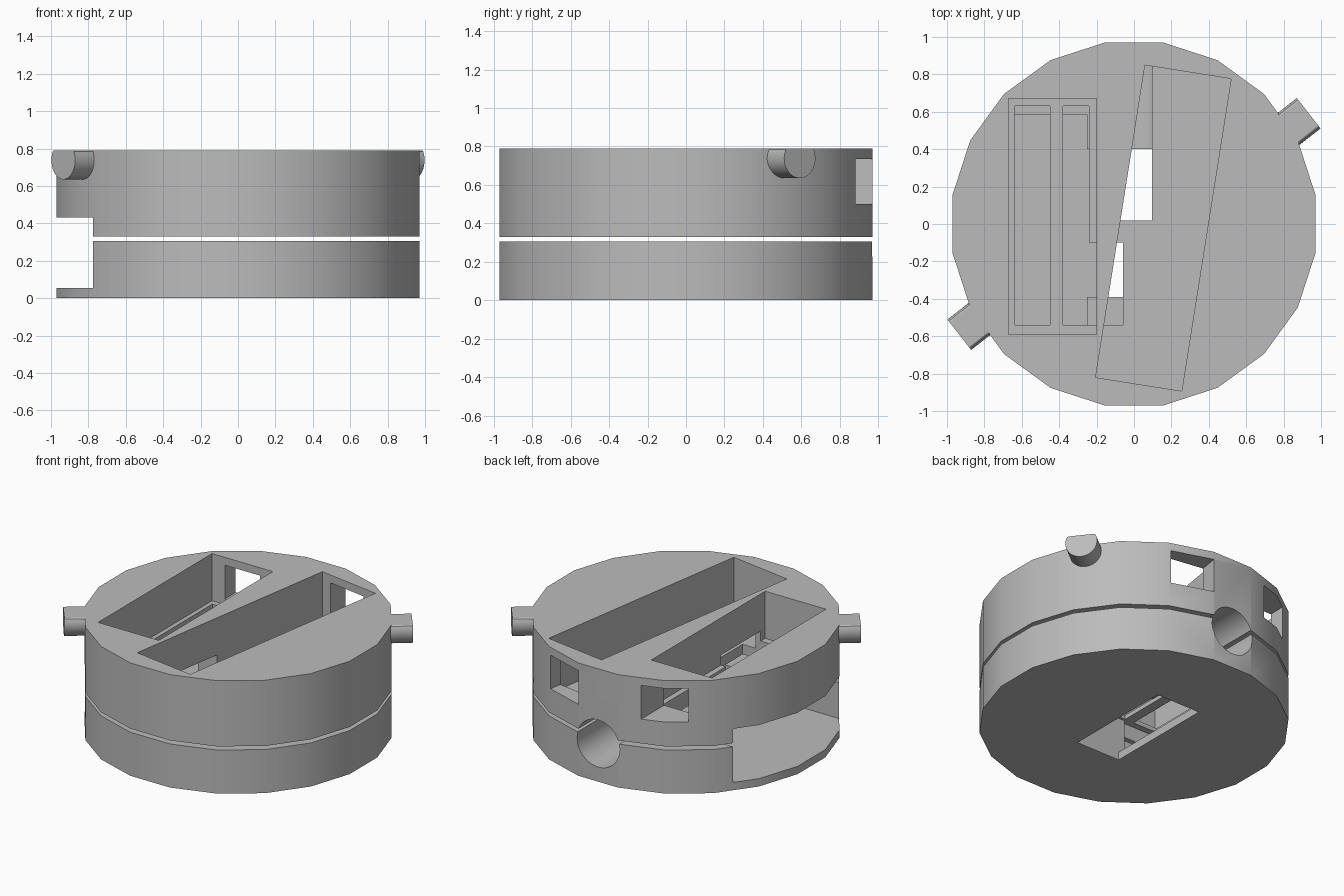
import bpy
import bmesh
from math import cos, sin, radians, pi
from mathutils import Matrix, Vector

if "Cube" in bpy.data.objects:
    bpy.data.objects.remove(bpy.data.objects["Cube"], do_unlink=True)

TOP = 0.79
TILT = radians(-9)

grey = bpy.data.materials.new("plain grey")
grey.use_nodes = True
grey.diffuse_color = (0.5, 0.5, 0.5, 1)
grey.node_tree.nodes["Principled BSDF"].inputs["Base Color"].default_value = (0.5, 0.5, 0.5, 1)


def make_object(name, bm):
    mesh = bpy.data.meshes.new(name)
    bmesh.ops.recalc_face_normals(bm, faces=bm.faces)
    bm.to_mesh(mesh)
    bm.free()
    mesh.materials.append(grey)
    obj = bpy.data.objects.new(name, mesh)
    bpy.context.collection.objects.link(obj)
    return obj


def prism(name, points, offset):
    """Closed solid from a flat outline pushed along an offset."""
    bm = bmesh.new()
    face = bm.faces.new([bm.verts.new(p) for p in points])
    new = bmesh.ops.extrude_face_region(bm, geom=[face])["geom"]
    bmesh.ops.translate(bm, vec=offset, verts=[v for v in new if isinstance(v, bmesh.types.BMVert)])
    return make_object(name, bm)


def box(name, x, y, z, turn=None):
    pts = [Vector((x[i], y[j], z[0])) for i, j in ((0, 0), (1, 0), (1, 1), (0, 1))]
    obj = prism(name, pts, (0, 0, z[1] - z[0]))
    if turn:
        obj.data.transform(turn)
    obj.hide_render = True
    return obj


def disc(name, z0, z1):
    angles = [radians(9 + 18 * i) for i in range(20)]
    return prism(name, [(0.983 * cos(a), 0.983 * sin(a), z0) for a in angles], (0, 0, z1 - z0))


def smooth(obj):
    bpy.ops.object.select_all(action="DESELECT")
    obj.select_set(True)
    bpy.context.view_layer.objects.active = obj
    bpy.ops.object.shade_smooth_by_angle(angle=radians(30))


def carve(obj, cutters):
    bpy.context.view_layer.objects.active = obj
    for cutter in cutters:
        mod = obj.modifiers.new(cutter.name, "BOOLEAN")
        mod.operation = "DIFFERENCE"
        mod.solver = "EXACT"
        mod.object = cutter
        bpy.ops.object.modifier_apply(modifier=mod.name)


lower = disc("lower_disc", 0, 0.305)
upper = disc("upper_disc", 0.33, TOP)

# Frame of the slanted pocket
slant = Matrix.Translation((0.157, -0.022, 0)) @ Matrix.Rotation(TILT, 4, "Z")

# Side bay and back cable tunnel run through both discs
side_bay = box("side_bay_cutter", (-1.2, -0.25), (-0.585, 0.585), (0.055, 0.43))
tunnel = prism("tunnel_cutter",
               [(0.165 * cos(2 * pi * i / 48), 0.02, 0.267 + 0.165 * sin(2 * pi * i / 48)) for i in range(48)],
               (0, 1.2, 0))
tunnel.hide_render = True

lower_cuts = [
    side_bay, tunnel,
    box("centre_bay_cutter", (-0.3, 0.14), (-0.39, 0.4), (0.056, 0.5)),
    box("base_opening_cutter", (-0.2, 0.14), (-0.39, 0.4), (-0.1, 0.4)),
]
upper_cuts = [
    side_bay, tunnel,
    # Straight pocket with its floor slots, side passage and back window
    box("straight_pocket_cutter", (-0.67, -0.2), (-0.59, 0.67), (0.46, 1)),
    box("outer_slot_cutter", (-0.64, -0.45), (-0.54, 0.63), (0.2, 0.6)),
    box("inner_slot_cutter", (-0.38, -0.24), (-0.54, 0.63), (0.2, 0.6)),
    box("passage_cutter", (-0.3, -0.06), (-0.54, -0.1), (0.2, 0.53)),
    box("straight_window_cutter", (-0.57, -0.3), (0.5, 1.2), (0.5, 0.735)),
    # Slanted pocket with its back window
    box("slanted_pocket_cutter", (-0.233, 0.233), (-0.845, 0.845), (0.4, 1), slant),
    box("slanted_window_cutter", (-0.16, 0.13), (0.7, 1.3), (0.5, 0.735), slant),
]
carve(lower, lower_cuts)
carve(upper, upper_cuts)
for cutter in set(lower_cuts + upper_cuts):
    bpy.data.objects.remove(cutter, do_unlink=True)
smooth(lower)
smooth(upper)

# Round side pegs with flattened tops
heading = radians(38)
axis = Vector((cos(heading), sin(heading), 0))
across = Vector((-sin(heading), cos(heading), 0))
for name, side in (("left_peg", 1), ("right_peg", -1)):
    tip = Vector((0.934, 0.592, 0)) * side
    outline = []
    for i in range(40):
        a = 2 * pi * i / 40
        height = min(0.738 + 0.103 * sin(a), TOP)
        outline.append(tip + across * (0.103 * cos(a)) + Vector((0, 0, height)))
    smooth(prism(name, outline, axis * (-0.165 * side)))
